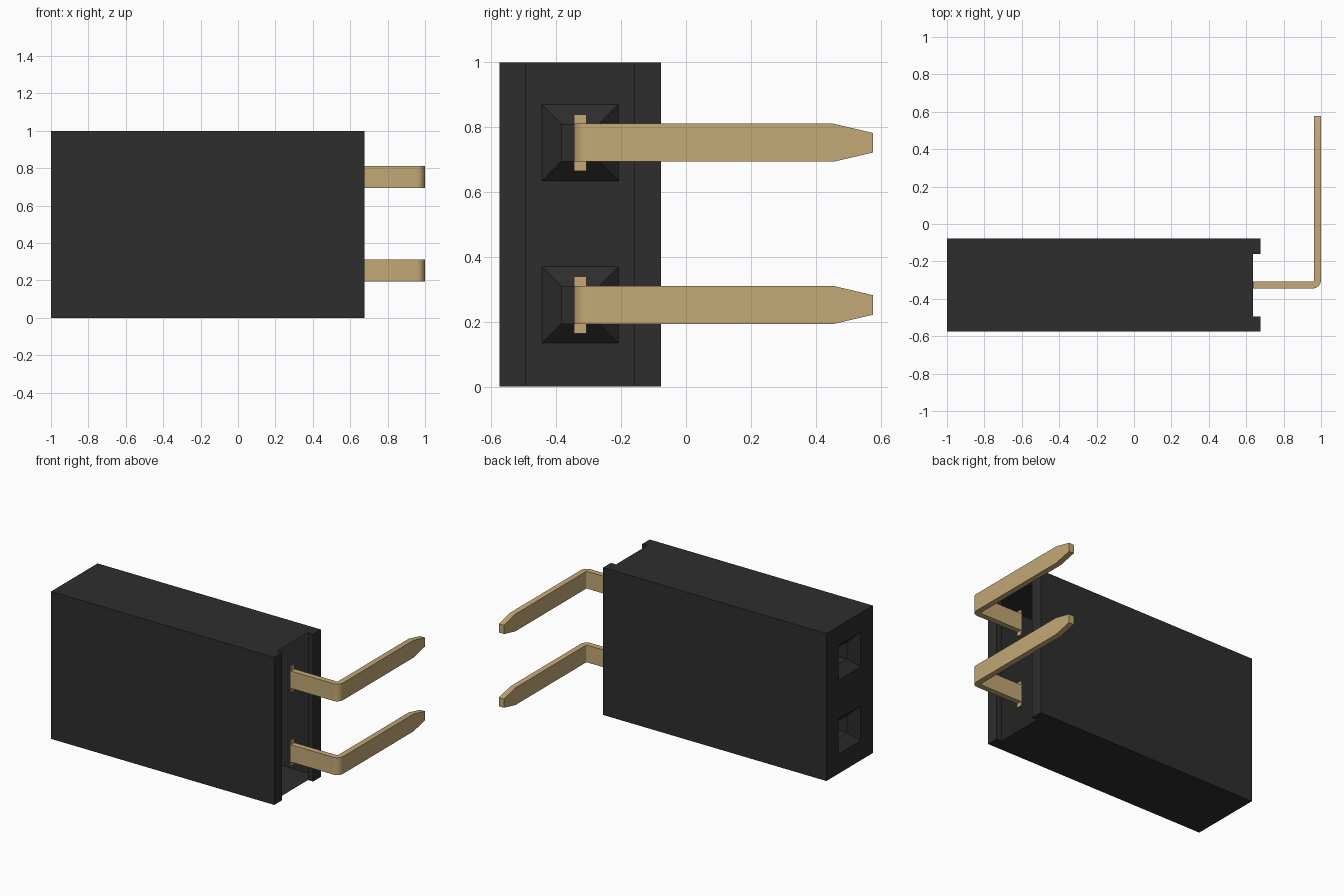
import bpy, bmesh, math
from mathutils import Vector

cube = bpy.data.objects.get("Cube")
if cube:
    bpy.data.objects.remove(cube, do_unlink=True)


def material(name, rgb):
    m = bpy.data.materials.new(name)
    m.use_nodes = True
    m.diffuse_color = (*rgb, 1)
    bsdf = m.node_tree.nodes["Principled BSDF"]
    bsdf.inputs["Base Color"].default_value = (*rgb, 1)
    bsdf.inputs["Roughness"].default_value = 0.6
    return m


BLACK = material("black plastic", (0.027, 0.027, 0.027))
GOLD = material("gold metal", (0.55, 0.395, 0.183))


def finish(name, bm, mat, smooth=False):
    mesh = bpy.data.meshes.new(name)
    bm.to_mesh(mesh)
    bm.free()
    mesh.materials.append(mat)
    obj = bpy.data.objects.new(name, mesh)
    bpy.context.collection.objects.link(obj)
    if smooth:
        bpy.ops.object.select_all(action='DESELECT')
        obj.select_set(True)
        bpy.context.view_layer.objects.active = obj
        bpy.ops.object.shade_smooth_by_angle(angle=math.radians(35))
    return obj


LEVELS = (0.252, 0.752)     # heights of the two contacts
PIN_Y = -0.326              # contact centre line
X0, X1, XG = -1.0, 0.675, 0.637
Y0, Y1 = -0.575, -0.077


def ring(bm, x, half, zc):
    """Square loop of vertices facing along x."""
    return [bm.verts.new((x, PIN_Y + sy * half, zc + sz * half))
            for sy, sz in ((-1, -1), (1, -1), (1, 1), (-1, 1))]


def bridge(bm, a, b):
    n = len(a)
    for i in range(n):
        j = (i + 1) % n
        bm.faces.new((a[i], a[j], b[j], b[i]))


# Housing: hollow shell from a notched outline, open at the notch
outline = [(X0, Y0), (X1, Y0), (X1, -0.495), (XG, -0.495),
           (XG, -0.16), (X1, -0.16), (X1, Y1), (X0, Y1)]
bm = bmesh.new()
low = [bm.verts.new((x, y, 0)) for x, y in outline]
high = [bm.verts.new((x, y, 1)) for x, y in outline]
bm.faces.new(low[::-1])
bm.faces.new(high)
for i in range(7):
    if i != 3:              # notch floor stays open
        bm.faces.new((low[i], low[i + 1], high[i + 1], high[i]))

# Socket face: flat strips around two square openings
OUT, IN = 0.118, 0.058
ys = [Y0, PIN_Y - OUT, PIN_Y + OUT, Y1]
zs = [0, LEVELS[0] - OUT, LEVELS[0] + OUT, LEVELS[1] - OUT, LEVELS[1] + OUT, 1]
grid = [[bm.verts.new((X0, y, z)) for z in zs] for y in ys]
for i in range(3):
    for j in range(5):
        if not (i == 1 and j in (1, 3)):
            bm.faces.new((grid[i][j], grid[i][j + 1],
                          grid[i + 1][j + 1], grid[i + 1][j]))
bmesh.ops.dissolve_limit(bm, angle_limit=0.01, verts=bm.verts[:], edges=bm.edges[:])

# Lead-in funnels and blind square wells
for zc in LEVELS:
    rings = [ring(bm, x, h, zc) for x, h in ((X0, OUT), (X0 + 0.06, IN), (-0.4, IN))]
    bridge(bm, rings[0], rings[1])
    bridge(bm, rings[1], rings[2])
    bm.faces.new(rings[2][::-1])
bmesh.ops.remove_doubles(bm, verts=bm.verts[:], dist=0.0005)
finish("housing", bm, BLACK)

# Bent pins: sections of (outer point, inner point, half height)
T = 0.038
BEND = Vector((0.955, -0.30))
R = 0.045
sections = [((XG, -0.345), (XG, -0.345 + T), 0.0585)]
for k in range(9):
    a = -math.pi / 2 + k * math.pi / 16
    d = Vector((math.cos(a), math.sin(a)))
    sections.append((BEND + d * R, BEND + d * (R - T), 0.0585))
for y, h in ((0.455, 0.0585), (0.577, 0.030)):
    sections.append(((1.0, y), (1.0 - T, y), h))

for name, zc in zip(("lower", "upper"), LEVELS):
    bm = bmesh.new()
    loops = [[bm.verts.new((*p, zc + s * h))
              for p, s in ((o, -1), (o, 1), (i, 1), (i, -1))]
             for o, i, h in sections]
    for a, b in zip(loops, loops[1:]):
        bridge(bm, a, b)
    bm.faces.new(loops[0])
    bm.faces.new(loops[-1])
    bmesh.ops.recalc_face_normals(bm, faces=bm.faces[:])
    finish(name + "_pin", bm, GOLD, smooth=True)

    # Shoulder plate across the root of the pin
    bm = bmesh.new()
    bmesh.ops.create_cube(bm, size=1)
    bmesh.ops.scale(bm, vec=(0.008, T, 0.175), verts=bm.verts[:])
    bmesh.ops.translate(bm, vec=(XG - 0.002, PIN_Y, zc), verts=bm.verts[:])
    finish(name + "_pin_shoulder", bm, GOLD)
